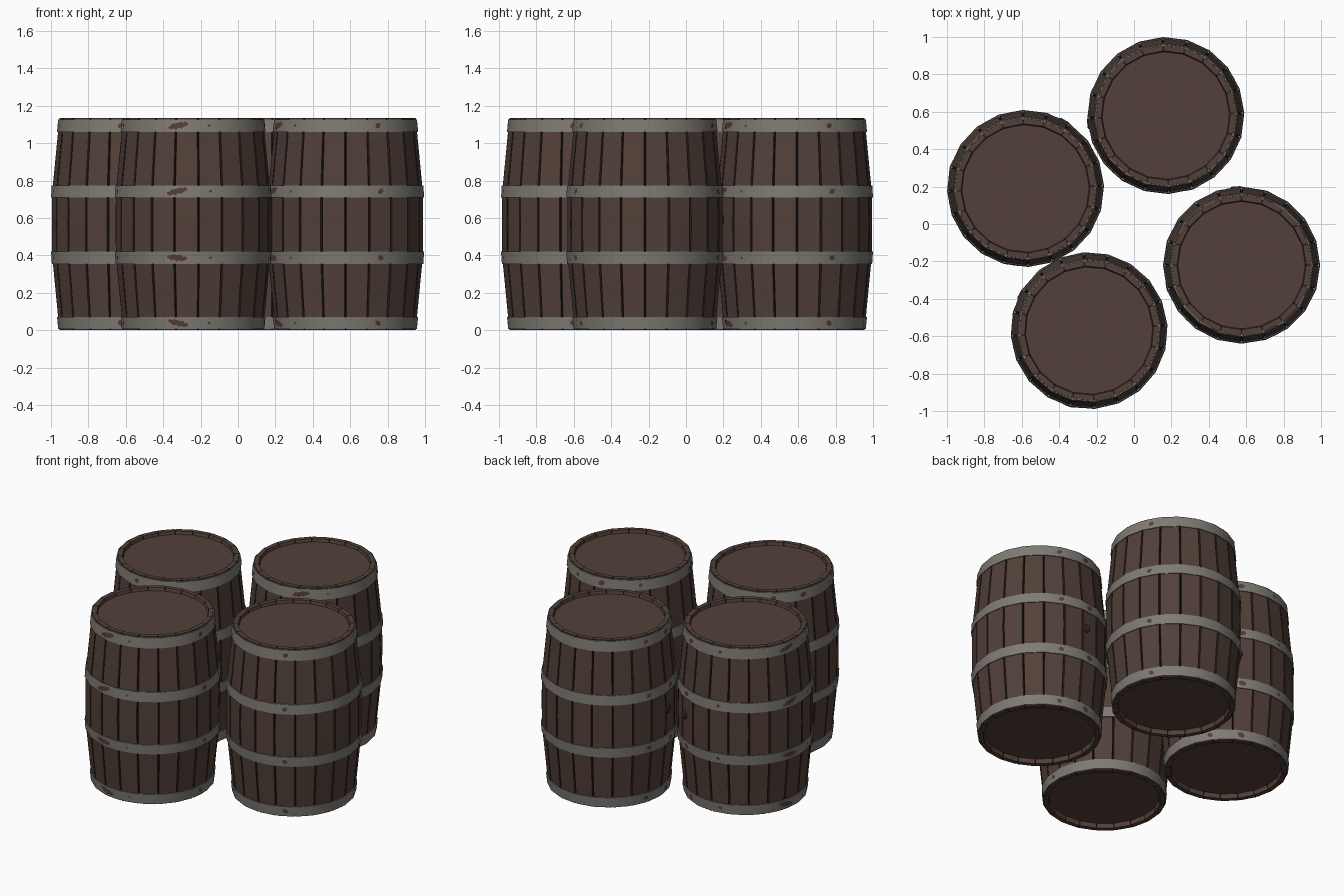
import bpy, bmesh, math
from math import sin, cos, pi, radians

if "Cube" in bpy.data.objects:
    bpy.data.objects.remove(bpy.data.objects["Cube"])

N = 20                      # staves per barrel
STEP = 2 * pi / N
PHASE = radians(-2)         # angle of the first seam
H = 1.135
PROFILE = [(0, .375), (.36, .41), (.42, .414), (.57, .415), (.71, .414), (.775, .41), (H, .375)]
HOOPS = [(.006, .07), (.355, .42), (.71, .775), (1.06, 1.128)]
BARRELS = [(-.58, .19, 256), (.17, .58, 22), (.575, -.22, 290), (-.24, -.57, 348)]


def material(name, rgb):
    m = bpy.data.materials.new(name)
    m.diffuse_color = (*rgb, 1)
    m.use_nodes = True
    m.node_tree.nodes["Principled BSDF"].inputs["Base Color"].default_value = m.diffuse_color
    return m


WOOD = material("brown_wood", (.084, .051, .041))
SEAM = material("dark_seam", (.022, .014, .011))
IRON = material("grey_iron", (.21, .196, .175))
RUST = material("rust", (.092, .046, .036))
BUNG = material("dark_bung", (.05, .03, .025))


def radius(z):
    for (z0, r0), (z1, r1) in zip(PROFILE, PROFILE[1:]):
        if z <= z1:
            return r0 + (r1 - r0) * max(0, z - z0) / (z1 - z0)
    return PROFILE[-1][1]


def facet(a):
    """Scale from corner radius to the flat-sided radius at angle a."""
    d = (a - PHASE) % STEP - STEP / 2
    return cos(STEP / 2) / cos(d)


def point(a, r, z):         # angle 0 faces the front
    return (r * sin(a), -r * cos(a), z)


def finish(bm, name, mats):
    bmesh.ops.recalc_face_normals(bm, faces=bm.faces)
    me = bpy.data.meshes.new(name)
    bm.to_mesh(me)
    bm.free()
    for m in mats:
        me.materials.append(m)
    return me


def lathe(bm, rings, closed=False):
    """Bridge rings of equal size, returns faces as (face, column)."""
    out = []
    vs = [[bm.verts.new(p) for p in ring] for ring in rings]
    n = len(vs[0])
    pairs = list(zip(vs, vs[1:])) + ([(vs[-1], vs[0])] if closed else [])
    for a, b in pairs:
        for i in range(n):
            j = (i + 1) % n
            out.append((bm.faces.new((a[i], a[j], b[j], b[i])), i))
    return vs, out


def make_staves():
    """Staved shell with sunken dark seams, turned rims and recessed heads."""
    bm = bmesh.new()
    g = radians(.75)
    cols = [(PHASE + k * STEP + o, d) for k in range(N) for o, d in ((-g, 0), (0, .012), (g, 0))]
    ring = lambda r, z, deep=1: [point(a, r - d * deep, z) for a, d in cols]
    rings = [ring(.34, .03, 0), ring(.345, 0, .3)]
    rings += [ring(r, z) for z, r in PROFILE]
    rings += [ring(.345, H, .3), ring(.34, H - .02, 0)]
    vs, faces = lathe(bm, rings)
    for f, i in faces:
        f.material_index = 0 if i % 3 == 2 else 1
    bm.faces.new(vs[0])
    bm.faces.new(vs[-1])
    return finish(bm, "staves", [WOOD, SEAM])


def make_hoops():
    bm = bmesh.new()
    for z0, z1 in HOOPS:
        ring = lambda z, off: [point(PHASE + k * STEP, radius(z) + off, z) for k in range(N)]
        lathe(bm, [ring(z0, -.012), ring(z0, .006), ring(z1, .006), ring(z1, -.012)], True)
    return finish(bm, "hoops", [IRON])


def make_rust():
    """Thin ragged plates following the hoop facets: angle, half width, half height."""
    bm = bmesh.new()
    spots = [(0, .055, .016), (25, .008, .007), (97, .016, .014),
             (229, .016, .013), (258, .022, .016), (295, .012, .010)]
    for h, (z0, z1) in enumerate(HOOPS):
        zc = (z0 + z1) / 2
        tilt = (-.012, -.005, .012, .010)[h]
        for deg, w, t in spots:
            cols = []
            for i in range(13):
                u = -.97 + 1.94 * i / 12
                a = radians(deg) + u * w / radius(zc)
                half = t * math.sqrt(1 - u * u) * (1 + .2 * sin(i * 2.3 + h))
                mid = zc + u * tilt * w / .055 + .003 * sin(i * 1.7 + h) * w / .055
                cols.append([bm.verts.new(point(a, (radius(z) + .0085) * facet(a), z))
                             for z in (mid - half, mid + half)])
            for a, b in zip(cols, cols[1:]):
                bm.faces.new((a[0], b[0], b[1], a[1]))
    me = finish(bm, "rust_patches", [RUST])
    return me


def make_bung():
    """Round stopper in the side of the barrel."""
    bm = bmesh.new()
    a = radians(254)
    rings = []
    for r, off in ((.03, -.02), (.03, .006), (.024, .012)):
        ring = []
        for k in range(12):
            t = 2 * pi * k / 12
            x, y, _ = point(a, .41 + off, 0)
            s = r * cos(t)
            ring.append((x + s * cos(a), y + s * sin(a), .59 + r * sin(t)))
        rings.append(ring)
    vs, _ = lathe(bm, rings)
    bm.faces.new(vs[0])
    bm.faces.new(vs[-1])
    return finish(bm, "bung", [BUNG])


parts = [make_staves(), make_hoops(), make_rust(), make_bung()]

# Hoops are shaded smooth around, with sharp rims
tmp = parts[1]
for p in tmp.polygons:
    p.use_smooth = True
tmp.set_sharp_from_angle(angle=radians(30))

# Four turned copies of the barrel
for n, (x, y, turn) in enumerate(BARRELS, 1):
    for me in parts:
        ob = bpy.data.objects.new(f"barrel_{n}_{me.name}", me)
        ob.location = (x, y, 0)
        ob.rotation_euler.z = radians(turn)
        bpy.context.collection.objects.link(ob)
